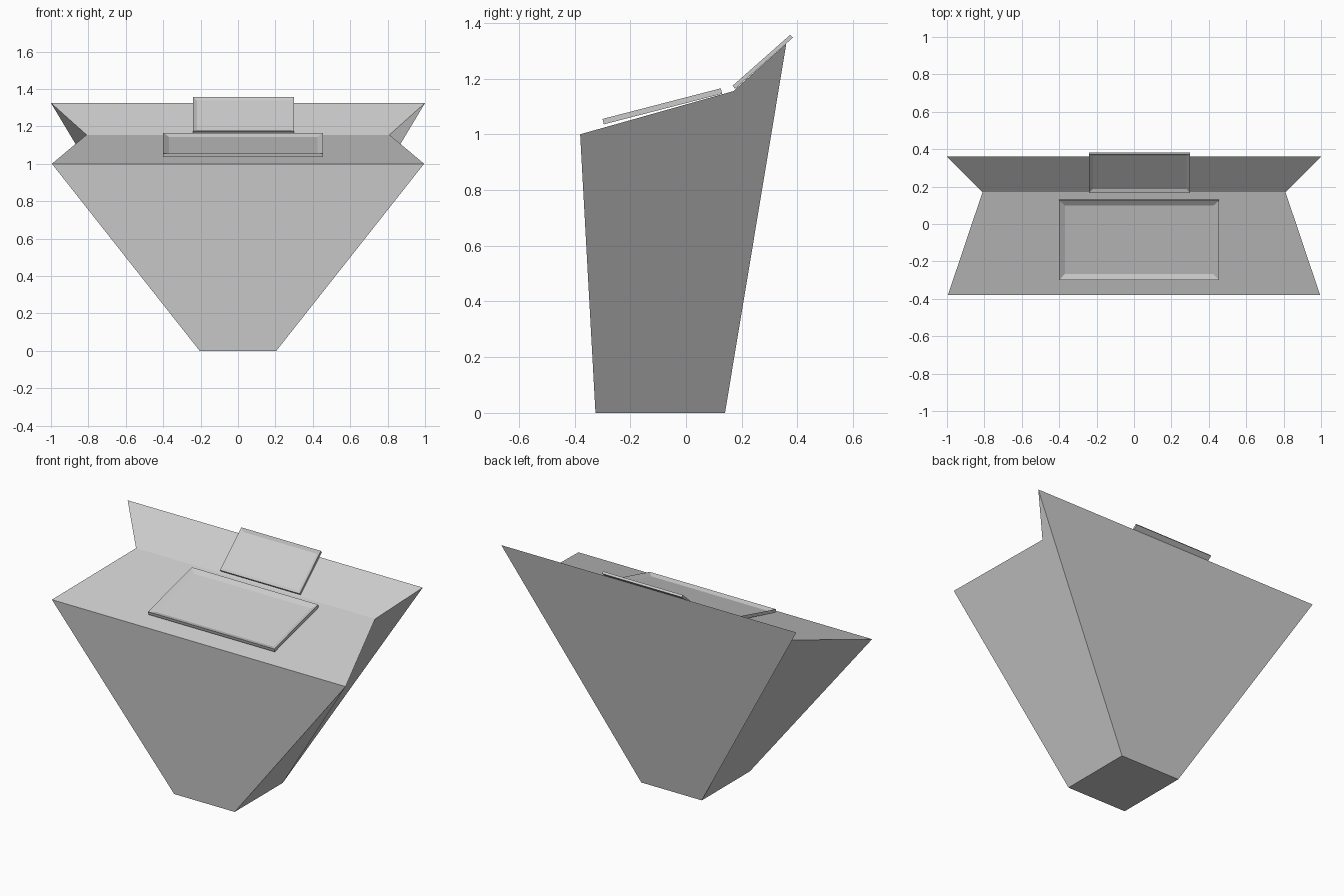
import bpy
import bmesh
from mathutils import Vector

old = bpy.data.objects.get("Cube")
if old:
    bpy.data.objects.remove(old, do_unlink=True)

grey = bpy.data.materials.new("plain_grey")
grey.use_nodes = True
colour = (0.6, 0.6, 0.6, 1.0)
grey.diffuse_color = colour
grey.node_tree.nodes["Principled BSDF"].inputs["Base Color"].default_value = colour


def finish(name, bm):
    mesh = bpy.data.meshes.new(name)
    bm.to_mesh(mesh)
    bm.free()
    mesh.materials.append(grey)
    obj = bpy.data.objects.new(name, mesh)
    bpy.context.collection.objects.link(obj)
    return obj


def loft_profile(name, profile):
    """Side profile of (half width, y, z) points, mirrored and bridged across x."""
    bm = bmesh.new()
    left = [bm.verts.new((w, y, z)) for w, y, z in profile]
    right = [bm.verts.new((-w, y, z)) for w, y, z in profile]
    bm.faces.new(left)
    bm.faces.new(right[::-1])
    for i in range(len(profile)):
        j = (i + 1) % len(profile)
        bm.faces.new((left[j], left[i], right[i], right[j]))
    bmesh.ops.recalc_face_normals(bm, faces=bm.faces)
    return finish(name, bm)


def recessed_panel(name, x0, x1, low, high, thick, rim, depth):
    """Tilted slab whose upper face slopes down into a shallow recess."""
    lo, hi = Vector((0, *low)), Vector((0, *high))
    normal = Vector((1, 0, 0)).cross(hi - lo).normalized()
    bm = bmesh.new()
    corners = [(x0, lo), (x1, lo), (x1, hi), (x0, hi)]
    top = [bm.verts.new(p + Vector((x, 0, 0))) for x, p in corners]
    base = [bm.verts.new(v.co - normal * thick) for v in top]
    face = bm.faces.new(top)
    bm.faces.new(base[::-1])
    for i in range(4):
        j = (i + 1) % 4
        bm.faces.new((top[j], top[i], base[i], base[j]))
    bm.normal_update()
    bmesh.ops.inset_region(bm, faces=[face], thickness=rim, depth=-depth)
    return finish(name, bm)


# Tapered body: foot, front edge, crease of the desk and top of the back
loft_profile("console_body", [
    (0.205, -0.325, 0.0),
    (0.205, 0.14, 0.0),
    (1.0, 0.36, 1.325),
    (0.81, 0.17, 1.155),
    (0.995, -0.38, 1.0),
])

# Panels lying on the desk and on the back slope
recessed_panel("desk_panel", -0.4, 0.455, (-0.3, 1.055), (0.125, 1.165),
               0.02, 0.043, 0.014)
recessed_panel("back_panel", -0.24, 0.3, (0.167, 1.174), (0.374, 1.357),
               0.014, 0.028, 0.009)
